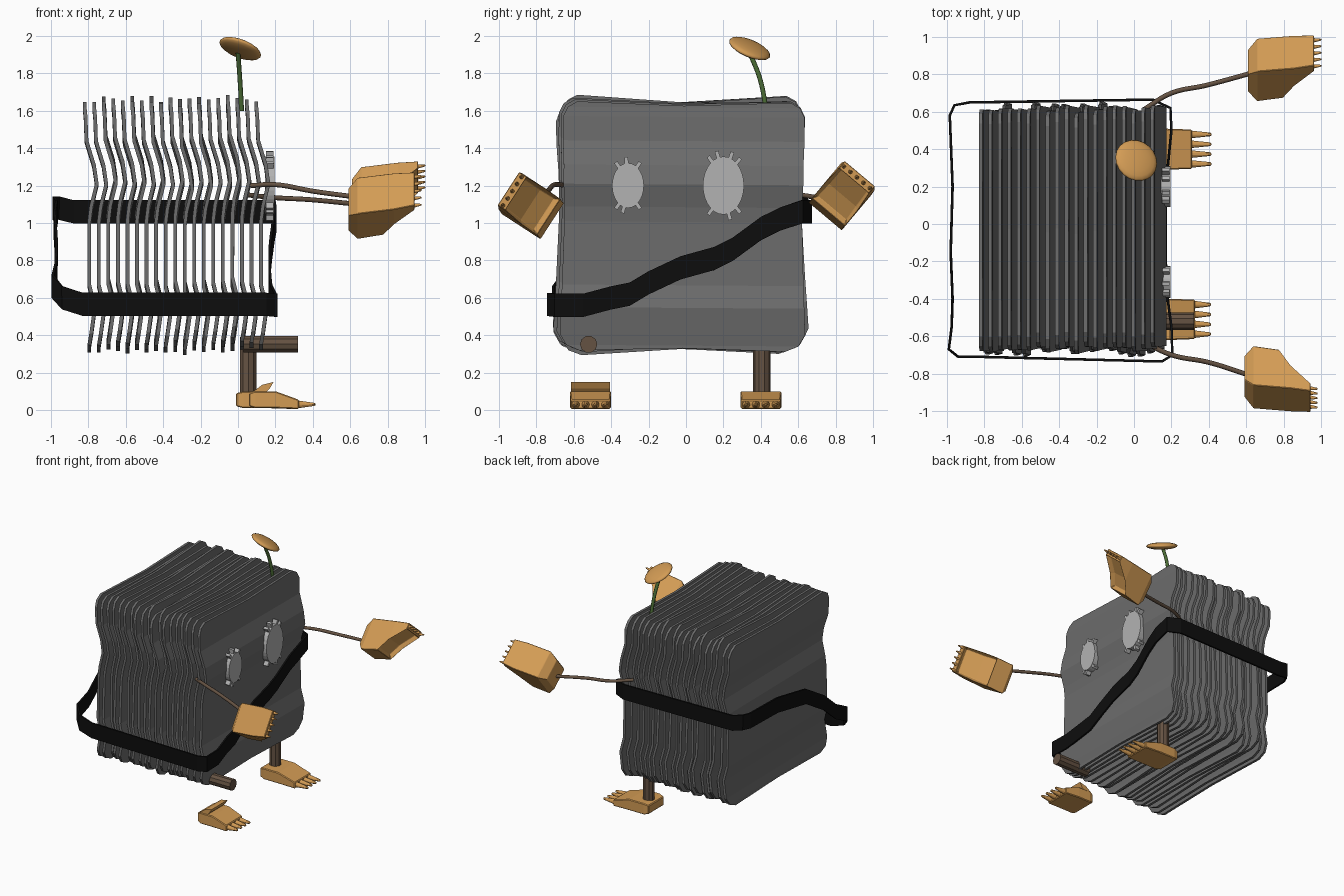
import bpy, bmesh, math, random
from mathutils import Matrix, Vector

random.seed(4)
if "Cube" in bpy.data.objects:
    bpy.data.objects.remove(bpy.data.objects["Cube"])


def material(name, rgb):
    m = bpy.data.materials.new(name)
    m.use_nodes = True
    m.diffuse_color = (*rgb, 1)
    m.node_tree.nodes["Principled BSDF"].inputs["Base Color"].default_value = (*rgb, 1)
    return m


GREY = material("dark grey", (0.15, 0.15, 0.15))
PALE = material("pale grey", (0.45, 0.45, 0.45))
BLACK = material("black", (0.004, 0.004, 0.004))
ORANGE = material("orange tan", (0.65, 0.33, 0.09))
BROWN = material("brown", (0.13, 0.085, 0.055))
GREEN = material("stem green", (0.07, 0.15, 0.035))


def finish(bm, name, mat, smooth=False):
    bmesh.ops.recalc_face_normals(bm, faces=bm.faces)
    me = bpy.data.meshes.new(name)
    bm.to_mesh(me)
    bm.free()
    me.materials.append(mat)
    for p in me.polygons:
        p.use_smooth = smooth
    ob = bpy.data.objects.new(name, me)
    bpy.context.collection.objects.link(ob)
    return ob


def solidify(ob, thickness):
    mod = ob.modifiers.new("thickness", "SOLIDIFY")
    mod.thickness = thickness
    mod.offset = 0


# Stack of wavy sheets: height, half width, forward bend
ROWS = [(0.33, 0.55, 0), (0.36, 0.62, 0), (0.42, 0.655, 0.01), (0.56, 0.65, 0.03),
        (0.68, 0.645, 0), (1.02, 0.635, 0), (1.1, 0.635, 0.01), (1.22, 0.64, 0.04),
        (1.32, 0.64, 0.025), (1.45, 0.645, -0.015), (1.58, 0.645, -0.02),
        (1.63, 0.62, -0.025), (1.66, 0.57, -0.025)]


def sheet(index, x):
    bm = bmesh.new()
    grid = []
    for i, (z, half, bend) in enumerate(ROWS):
        sag = 0.015 if i == 0 else -0.02 if i == len(ROWS) - 1 else 0
        grid.append([bm.verts.new((bend, y, z - 1 + (sag if y == 0 else 0)))
                     for y in (-half, 0, half)])
    for low, high in zip(grid, grid[1:]):
        for j in range(2):
            bm.faces.new((low[j], low[j + 1], high[j + 1], high[j]))
    ob = finish(bm, f"sheet_{index}", GREY)
    ob.location = (x, -0.03 + random.uniform(-0.015, 0.015), 1 + random.uniform(-0.02, 0.01))
    ob.rotation_euler.x = random.uniform(-0.04, 0.04)
    solidify(ob, 0.02)


SHEETS = 19
for i in range(SHEETS):
    sheet(i, -0.795 + 0.051 * i)


# Eyes with short lashes
def eye(name, y, ry, rz, lashes):
    bm = bmesh.new()
    turn = Matrix.Rotation(math.pi / 2, 4, "Y")
    bmesh.ops.create_cone(bm, cap_ends=True, segments=28, radius1=1, radius2=1, depth=0.05,
                          matrix=Matrix.Diagonal((1, ry, rz, 1)) @ turn)
    for a in lashes:
        a = math.radians(a)
        place = Matrix.Translation((0, ry * math.cos(a) * 1.08, rz * math.sin(a) * 1.08))
        spin = Matrix.Rotation(a, 4, "X")
        bmesh.ops.create_cube(bm, size=1, matrix=place @ spin @ Matrix.Diagonal((0.04, 0.045, 0.02, 1)))
    ob = finish(bm, name, PALE)
    ob.location = (0.17, y, 1.2)


eye("small_eye", -0.31, 0.085, 0.12, (55, 95, 125, 235, 255, 305))
eye("large_eye", 0.2, 0.11, 0.155, (50, 70, 105, 125, 235, 285, 310))

# Strap looped diagonally round the stack
STRAP = [(0.15, -0.735, 0.565), (0.205, -0.7, 0.56), (0.2, -0.55, 0.56), (0.18, -0.4, 0.6),
         (0.175, -0.3, 0.62), (0.17, -0.2, 0.68), (0.17, -0.03, 0.76), (0.17, 0.15, 0.81),
         (0.175, 0.25, 0.86), (0.19, 0.4, 0.97), (0.2, 0.5, 1.02), (0.195, 0.62, 1.06),
         (0.1, 0.665, 1.06), (-0.88, 0.65, 1.06), (-0.96, 0.635, 1.08), (-0.985, 0.58, 1.08),
         (-0.97, 0.2, 1.06), (-0.98, -0.15, 1.0), (-0.97, -0.4, 0.85), (-0.975, -0.55, 0.72),
         (-0.99, -0.67, 0.66), (-0.94, -0.71, 0.6), (-0.83, -0.71, 0.565)]
bm = bmesh.new()
pairs = [[bm.verts.new((x, y, z + dz)) for dz in (-0.062, 0.062)] for x, y, z in STRAP]
for a, b in zip(pairs, pairs[1:] + pairs[:1]):
    bm.faces.new((a[0], b[0], b[1], a[1]))
solidify(finish(bm, "strap", BLACK), 0.014)


# Thin bent rods
def rod(name, points, radius, mat):
    cu = bpy.data.curves.new(name, "CURVE")
    cu.dimensions = "3D"
    cu.bevel_depth = radius
    cu.bevel_resolution = 2
    cu.resolution_u = 6
    cu.use_fill_caps = True
    sp = cu.splines.new("BEZIER")
    sp.bezier_points.add(len(points) - 1)
    for bp, co in zip(sp.bezier_points, points):
        bp.co = co
        bp.handle_left_type = bp.handle_right_type = "AUTO"
    cu.materials.append(mat)
    ob = bpy.data.objects.new(name, cu)
    bpy.context.collection.objects.link(ob)


rod("right_arm", [(0.07, -0.64, 1.2), (0.2, -0.7, 1.205), (0.4, -0.74, 1.17), (0.62, -0.81, 1.14)], 0.013, BROWN)
rod("left_arm", [(0.05, 0.61, 1.15), (0.2, 0.7, 1.135), (0.38, 0.74, 1.125), (0.64, 0.81, 1.1)], 0.013, BROWN)
rod("flower_stem", [(0.02, 0.43, 1.6), (0.01, 0.395, 1.77), (0, 0.34, 1.91)], 0.013, GREEN)


# Hands and feet: lofted wedge (length, near, far, width) with digits at the tip
def paw(name, sections, frame, digits, digit_size, hollow=False):
    bm = bmesh.new()
    rings = []
    for x, t0, t1, w in sections:
        h = w / 2
        rings.append([bm.verts.new(c) for c in ((x, t0, -h), (x, t1, -h), (x, t1, h), (x, t0, h))])
    palm = []
    for a, b in zip(rings, rings[1:]):
        for j in range(4):
            k = (j + 1) % 4
            f = bm.faces.new((a[j], a[k], b[k], b[j]))
            if j == 1:
                palm.append(f)
    bm.faces.new(rings[0])
    bm.faces.new(rings[-1])
    bmesh.ops.recalc_face_normals(bm, faces=bm.faces)
    if hollow:
        bmesh.ops.inset_region(bm, faces=palm[2:], thickness=0.02, depth=-0.035)
    x, t0, t1, w = sections[-1]
    length, radius = digit_size
    for i in range(digits):
        side = (i / (digits - 1) - 0.5) * (w - 2 * radius)
        bmesh.ops.create_cone(bm, cap_ends=True, segments=6, radius1=radius, radius2=radius * 0.4,
                              depth=length, matrix=Matrix.Translation((x + length * 0.3, (t0 + t1) / 2, side))
                              @ Matrix.Rotation(math.pi / 2, 4, "Y"))
    bmesh.ops.transform(bm, matrix=frame, verts=bm.verts)
    ob = finish(bm, name, ORANGE)
    mod = ob.modifiers.new("soft edges", "BEVEL")
    mod.width = 0.012
    mod.segments = 1
    mod.limit_method = "ANGLE"
    mod.angle_limit = math.radians(40)


def axes(origin, along, thick, wide):
    m = Matrix((along, thick, wide)).transposed().to_4x4()
    m.translation = origin
    return m


HAND = [(0, 0.05, 0.2, 0.17), (0.05, 0, 0.25, 0.23), (0.19, 0, 0.24, 0.23),
        (0.25, 0, 0.15, 0.23), (0.36, 0, 0.05, 0.21)]
for name, s, angle, base in (("right_hand", -1, 33, (0.59, -0.92, 1.14)),
                             ("left_hand", 1, 50, (0.61, 0.9, 1.22))):
    a = math.radians(angle)
    paw(name, HAND, axes(base, Vector((0.98, s * 0.08, 0.12)),
                         Vector((0, -s * math.cos(a), -math.sin(a))),
                         Vector((0, -s * math.sin(a), math.cos(a)))), 5, (0.05, 0.014), True)

FOOT = [(0, 0.02, 0.09, 0.2), (0.04, 0.01, 0.1, 0.22), (0.17, 0.01, 0.1, 0.22), (0.32, 0.005, 0.055, 0.21)]
for name, x, y, stretch in (("right_foot", 0.06, -0.51, 0.83), ("left_foot", -0.01, 0.4, 1)):
    paw(name, FOOT, axes((x, y, 0), Vector((stretch, 0, 0)), Vector((0, 0, 1)), Vector((0, 1, 0))),
        4, (0.13, 0.026))

# Torn flap on the loose foot
bm = bmesh.new()
outline = ((0.07, 0.09), (0.15, 0.095), (0.17, 0.115), (0.19, 0.15), (0.13, 0.135))
sides = [[bm.verts.new((x, y, z)) for x, z in outline] for y in (-0.615, -0.405)]
for ring in sides:
    bm.faces.new(ring)
for i in range(len(outline)):
    j = (i + 1) % len(outline)
    bm.faces.new((sides[0][i], sides[0][j], sides[1][j], sides[1][i]))
finish(bm, "foot_flap", ORANGE)


# Legs: one standing, one sticking forward
def leg(name, location, depth, tilt):
    bm = bmesh.new()
    bmesh.ops.create_cone(bm, cap_ends=True, segments=10, radius1=0.046, radius2=0.046, depth=depth,
                          matrix=Matrix.Translation(location) @ Matrix.Rotation(tilt, 4, "Y"))
    finish(bm, name, BROWN)


leg("left_leg", (0.055, 0.405, 0.24), 0.3, 0)
leg("right_leg", (0.175, -0.52, 0.352), 0.29, math.pi / 2)

# Flower head: tilted flattened dome
bm = bmesh.new()
tilt = Vector((0.38, 0.42, 1)).to_track_quat("Z", "Y").to_matrix().to_4x4()
bmesh.ops.create_uvsphere(bm, u_segments=20, v_segments=10, radius=1,
                          matrix=Matrix.Translation((0.012, 0.34, 1.932)) @ tilt
                          @ Matrix.Diagonal((0.118, 0.118, 0.028, 1)))
finish(bm, "flower_head", ORANGE, True)
